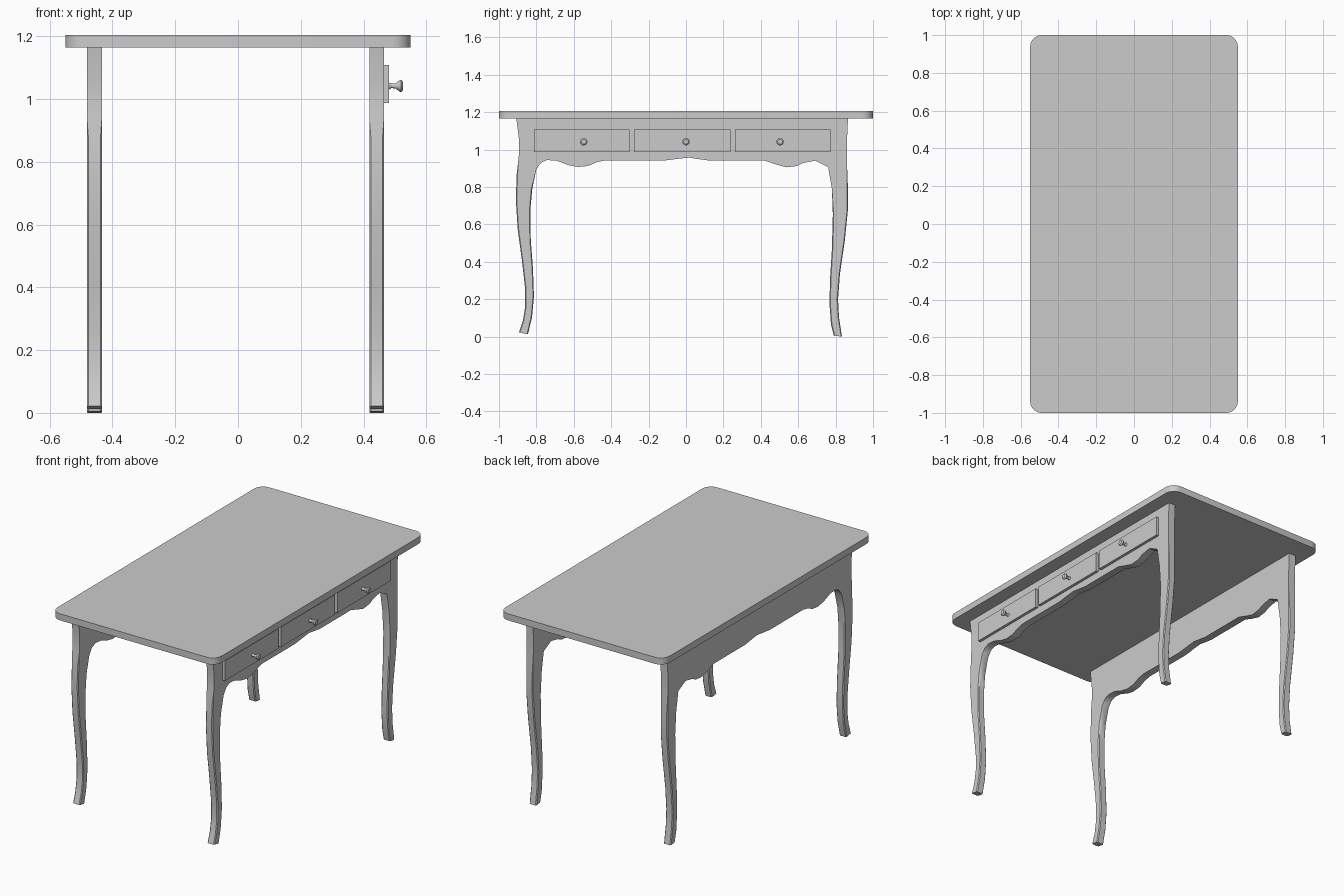
import bpy, bmesh, math
from mathutils import Vector

if "Cube" in bpy.data.objects:
    bpy.data.objects.remove(bpy.data.objects["Cube"])


def finish(name, bm, smooth=False):
    bmesh.ops.recalc_face_normals(bm, faces=bm.faces)
    me = bpy.data.meshes.new(name)
    bm.to_mesh(me)
    bm.free()
    ob = bpy.data.objects.new(name, me)
    bpy.context.collection.objects.link(ob)
    if smooth:
        bpy.ops.object.select_all(action='DESELECT')
        ob.select_set(True)
        bpy.context.view_layer.objects.active = ob
        bpy.ops.object.shade_smooth_by_angle(angle=math.radians(35))
    return ob


def extrude(outline, direction):
    """Closed 3D outline pushed along a direction into a solid."""
    bm = bmesh.new()
    face = bm.faces.new([bm.verts.new(p) for p in outline])
    res = bmesh.ops.extrude_face_region(bm, geom=[face], use_keep_orig=True)
    verts = [g for g in res['geom'] if isinstance(g, bmesh.types.BMVert)]
    bmesh.ops.translate(bm, verts=verts, vec=direction)
    return bm


# Table top with rounded corners
R, HX, HY = 0.06, 0.55, 1.0
top = []
for k, (sx, sy) in enumerate([(1, 1), (-1, 1), (-1, -1), (1, -1)]):
    for i in range(6):
        a = math.radians(90 * k + 18 * i)
        top.append((sx * (HX - R) + R * math.cos(a),
                    sy * (HY - R) + R * math.sin(a), 1.165))
finish("table_top", extrude(top, Vector((0, 0, 0.04))), True)

# Side frame profile (y, z): curved leg, scalloped apron, curved leg
left_leg = [(-.907, 1.165), (-.893, 1.055), (-.893, .975), (-.905, .87), (-.91, .735),
            (-.90, .575), (-.877, .405), (-.86, .255), (-.86, .16), (-.872, .085),
            (-.893, .022), (-.845, .013), (-.823, .105), (-.813, .215), (-.818, .36),
            (-.83, .52), (-.832, .68), (-.822, .79), (-.80, .895)]
apron = [(-.775, .93), (-.743, .944), (-.69, .94), (-.63, .917), (-.578, .907),
         (-.524, .912), (-.476, .933), (-.433, .942), (-.112, .942), (-.032, .952),
         (.016, .957), (.06, .95), (.118, .942), (.417, .942), (.476, .922),
         (.535, .905), (.594, .912), (.626, .928), (.69, .941)]
right_leg = [(.76, .906), (.78, .79), (.785, .655), (.78, .468), (.77, .307),
             (.767, .174), (.775, .067), (.79, .005), (.834, 0), (.818, .104),
             (.813, .2), (.823, .334), (.85, .52), (.866, .68), (.866, .79),
             (.861, .92), (.86, 1.03), (.866, 1.165)]


def side_frame(name, x0, x1):
    bm = extrude([(x0, y, z) for y, z in left_leg + apron + right_leg],
                 Vector((x1 - x0, 0, 0)))
    # soften the leg edges
    edges = []
    for e in bm.edges:
        a, b = (v.co for v in e.verts)
        if abs(a.x - b.x) < 1e-5 and max(a.z, b.z) < 0.9 and abs(a.z - b.z) > 0.03:
            edges.append(e)
    bmesh.ops.bevel(bm, geom=edges, offset=0.006, offset_type='OFFSET',
                    segments=1, affect='EDGES', clamp_overlap=True)
    finish(name, bm, True)


side_frame("right_side_frame", 0.419, 0.465)
side_frame("left_side_frame", -0.481, -0.434)

# Drawer fronts and turned knobs on the right side
knob_profile = [(.480, .012), (.489, .007), (.502, .008), (.512, .016),
                (.520, .020), (.526, .013)]
SIDES = 16


def knob(name, y, z):
    bm = bmesh.new()
    rings = [[bm.verts.new((x, y + r * math.cos(2 * math.pi * i / SIDES),
                            z + r * math.sin(2 * math.pi * i / SIDES)))
              for i in range(SIDES)] for x, r in knob_profile]
    for a, b in zip(rings, rings[1:]):
        for i in range(SIDES):
            j = (i + 1) % SIDES
            bm.faces.new((a[i], a[j], b[j], b[i]))
    bm.faces.new(rings[0])
    bm.faces.new(rings[-1])
    finish(name, bm, True)


drawers = [(-.813, -.302, -.547), (-.278, .238, 0), (.262, .773, .503)]
for n, (y0, y1, yk) in enumerate(drawers, 1):
    rect = [(.46, y0, .988), (.46, y1, .988), (.46, y1, 1.108), (.46, y0, 1.108)]
    finish(f"drawer_front_{n}", extrude(rect, Vector((.022, 0, 0))))
    knob(f"drawer_knob_{n}", yk, 1.042)
